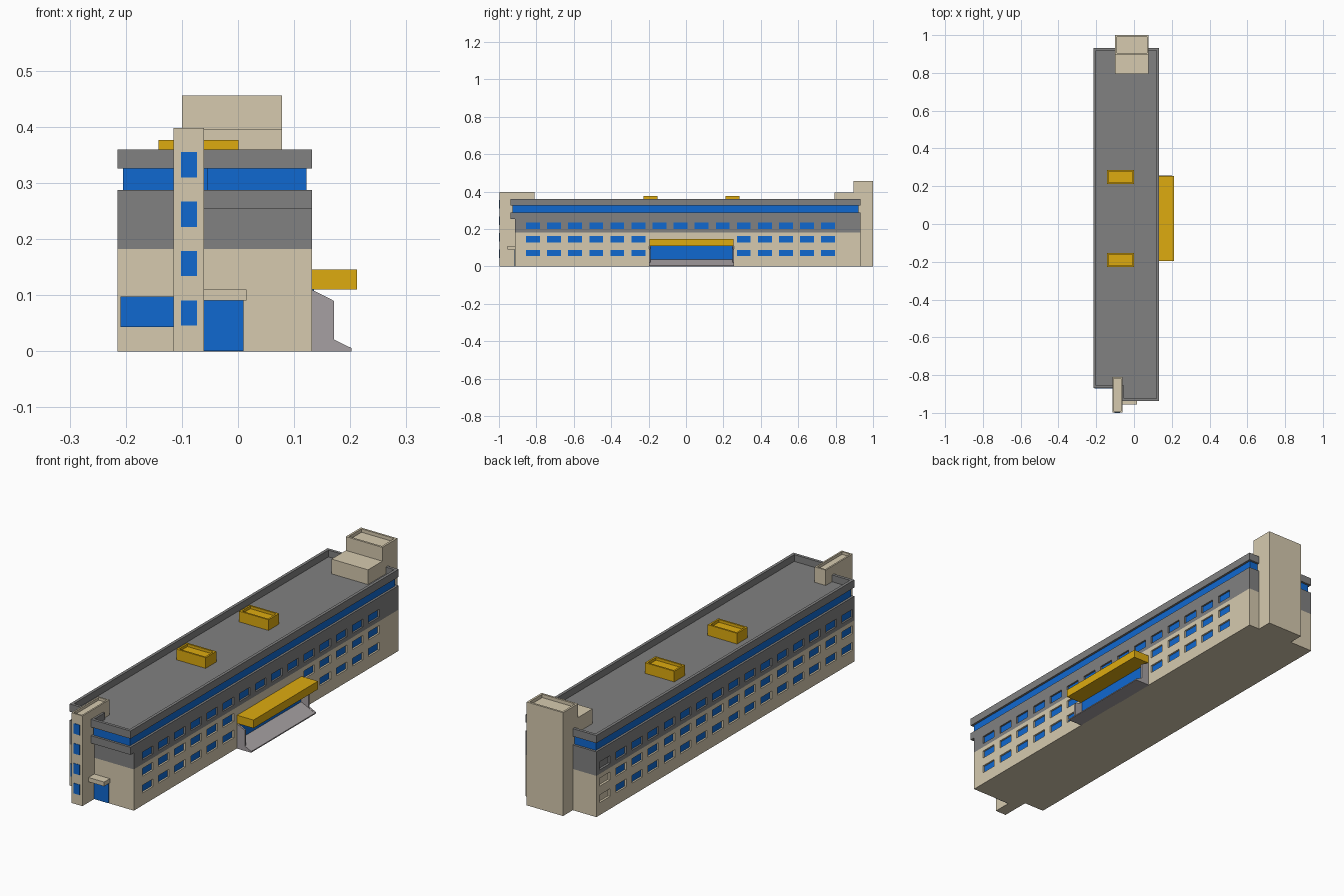
import bpy, bmesh
from mathutils import Vector

if "Cube" in bpy.data.objects:
    bpy.data.objects.remove(bpy.data.objects["Cube"])


def mat(name, r, g, b):
    m = bpy.data.materials.new(name)
    m.diffuse_color = (r, g, b, 1)
    m.use_nodes = True
    m.node_tree.nodes["Principled BSDF"].inputs["Base Color"].default_value = m.diffuse_color
    return m


BEIGE = mat("beige", 0.67, 0.59, 0.43)
GREY = mat("dark_grey", 0.22, 0.22, 0.22)
BLUE = mat("blue_glass", 0.005, 0.14, 0.63)
GOLD = mat("gold", 0.73, 0.41, 0.005)
STONE = mat("stone", 0.38, 0.35, 0.36)


def finish(name, bm, material):
    bmesh.ops.recalc_face_normals(bm, faces=bm.faces[:])
    me = bpy.data.meshes.new(name)
    bm.to_mesh(me)
    bm.free()
    ob = bpy.data.objects.new(name, me)
    bpy.context.collection.objects.link(ob)
    if material:
        me.materials.append(material)
    return ob


def extrude_outline(name, points, direction, material, rim=None):
    """Extrude an outline; rim=(thickness, depth) sinks the end cap behind a parapet."""
    bm = bmesh.new()
    face = bm.faces.new([bm.verts.new(p) for p in points])
    ext = bmesh.ops.extrude_face_region(bm, geom=[face], use_keep_orig=True)["geom"]
    bmesh.ops.translate(bm, vec=direction, verts=[g for g in ext if isinstance(g, bmesh.types.BMVert)])
    bmesh.ops.recalc_face_normals(bm, faces=bm.faces[:])
    if rim:
        cap = max(bm.faces, key=lambda f: f.calc_center_median().z)
        bmesh.ops.inset_region(bm, faces=[cap], thickness=rim[0], use_even_offset=True)
        sunk = bmesh.ops.extrude_discrete_faces(bm, faces=[cap])["faces"][0]
        bmesh.ops.translate(bm, vec=(0, 0, -rim[1]), verts=sunk.verts[:])
    return finish(name, bm, material)


def prism(name, outline, z0, z1, material, rim=None):
    return extrude_outline(name, [(x, y, z0) for x, y in outline], (0, 0, z1 - z0), material, rim)


def box(name, x, y, z, material, rim=None):
    outline = [(x[0], y[0]), (x[1], y[0]), (x[1], y[1]), (x[0], y[1])]
    return prism(name, outline, z[0], z[1], material, rim)


def boxes(name, spans, material):
    """Many boxes in one mesh."""
    bm = bmesh.new()
    for lo, hi in spans:
        lo, hi = Vector(lo), Vector(hi)
        vs = bmesh.ops.create_cube(bm, size=1)["verts"]
        bmesh.ops.scale(bm, vec=hi - lo, verts=vs)
        bmesh.ops.translate(bm, vec=(lo + hi) / 2, verts=vs)
    return finish(name, bm, material)


def footprint(inset, front):
    """L-shaped plan with the front left corner set back."""
    l, r, b = -0.215 + inset, 0.132 - inset, 0.932 - inset
    return [(l, -0.867 + inset), (-0.065 + inset, -0.867 + inset), (-0.065 + inset, front),
            (r, front), (r, b), (l, b)]


# Main block: storeys, glazed strip, roof slab with parapet
lower = prism("lower_storeys", footprint(0, -0.915), 0, 0.182, BEIGE)
upper = prism("upper_storey", footprint(0, -0.915), 0.182, 0.288, GREY)
prism("top_glazing_strip", footprint(0.01, -0.928), 0.288, 0.326, BLUE)
prism("roof_slab", footprint(0, -0.938), 0.326, 0.36, GREY, rim=(0.013, 0.03))
box("front_ledge", (-0.065, 0.132), (-0.938, -0.91), (0.255, 0.288), GREY)

# Recessed windows along both long walls
ROWS = [(0.055, 0.089), (0.128, 0.163), (0.2, 0.235)]
holes, panes = [], []
for row, (z0, z1) in enumerate(ROWS):
    for col in range(16):
        y0 = -0.855 + col * 0.1127
        y1 = y0 + 0.074
        holes.append(((-0.25, y0, z0), (-0.205, y1, z1)))
        if col == 15:      # blank niche, left wall only
            continue
        panes.append(((-0.207, y0, z0), (-0.203, y1, z1)))
        if row == 2 or not 6 <= col <= 9:
            holes.append(((0.122, y0, z0), (0.16, y1, z1)))
            panes.append(((0.120, y0, z0), (0.124, y1, z1)))
cutter = boxes("window_cutter", holes, None)
cutter.hide_render = True
for wall in (lower, upper):
    mod = wall.modifiers.new("windows", "BOOLEAN")
    mod.operation, mod.solver, mod.object = "DIFFERENCE", "EXACT", cutter
    bpy.context.view_layer.objects.active = wall
    bpy.ops.object.modifier_apply(modifier=mod.name)
bpy.data.objects.remove(cutter)
boxes("side_windows", panes, BLUE)

# Front stair tower with its windows
box("front_tower", (-0.115, -0.061), (-0.998, -0.81), (0, 0.398), BEIGE, rim=(0.007, 0.012))
boxes("tower_windows", [((-0.102, -1.0, 0.046 + i * 0.088), (-0.073, -0.99, 0.091 + i * 0.088))
                        for i in range(4)], BLUE)

# Front door, its canopy and the set-back front window
box("front_door", (-0.061, 0.01), (-0.918, -0.9), (0.001, 0.092), BLUE)
box("door_canopy", (-0.061, 0.015), (-0.955, -0.91), (0.091, 0.11), BEIGE)
box("front_left_window", (-0.209, -0.115), (-0.871, -0.86), (0.043, 0.098), BLUE)

# Rear tower and roof housing
box("rear_tower", (-0.1, 0.078), (0.895, 1.0), (0, 0.456), BEIGE, rim=(0.009, 0.015))
box("roof_housing", (-0.1, 0.078), (0.795, 0.9), (0.325, 0.395), BEIGE)

# Roof lights
for i, y in enumerate((-0.19, 0.248)):
    box(f"roof_box_{i + 1}", (-0.142, 0.001), (y - 0.037, y + 0.037), (0.325, 0.377), GOLD, rim=(0.008, 0.012))

# Side entrance: canopy, glass, ramp and end walls
box("entrance_canopy", (0.13, 0.212), (-0.195, 0.255), (0.11, 0.146), GOLD)
box("entrance_glass", (0.128, 0.135), (-0.19, 0.25), (0.03, 0.11), BLUE)
ramp = [(0.13, 0), (0.202, 0), (0.202, 0.005), (0.13, 0.039)]
extrude_outline("entrance_ramp", [(x, -0.19, z) for x, z in ramp], (0, 0.44, 0), STONE)
wing = [(0.13, 0), (0.202, 0), (0.202, 0.006), (0.171, 0.021), (0.171, 0.09), (0.13, 0.111)]
for side, y in (("front", -0.197), ("rear", 0.248)):
    extrude_outline(f"entrance_wall_{side}", [(x, y, z) for x, z in wing], (0, 0.008, 0), STONE)
